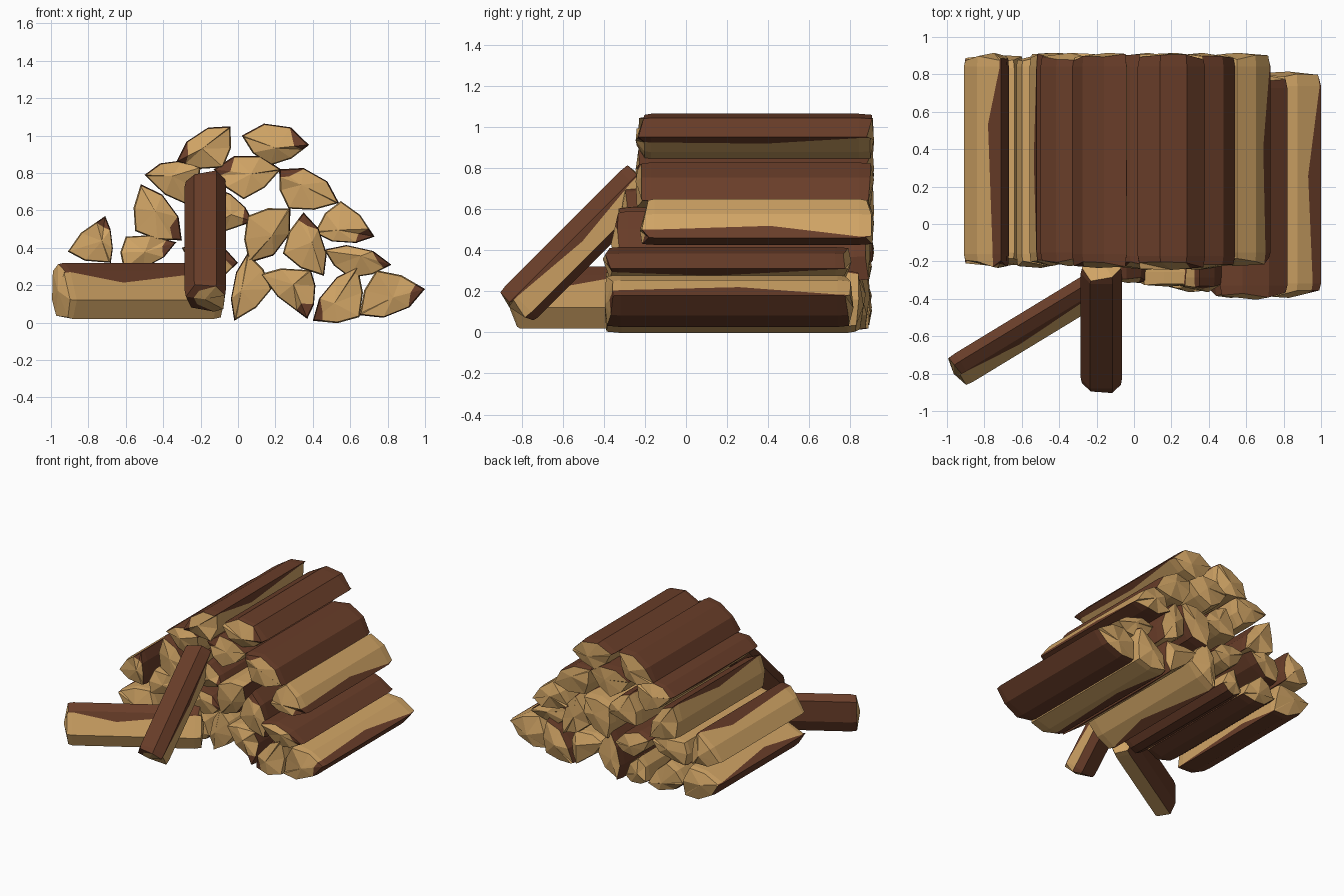
import bpy, bmesh, math, random
from mathutils import Vector

if "Cube" in bpy.data.objects:
    bpy.data.objects.remove(bpy.data.objects["Cube"])

random.seed(4)


def material(name, color):
    m = bpy.data.materials.new(name)
    m.diffuse_color = (*color, 1)
    m.use_nodes = True
    m.node_tree.nodes["Principled BSDF"].inputs["Base Color"].default_value = m.diffuse_color
    return m


BARK = material("bark_brown", (0.141, 0.047, 0.022))
WOOD = material("split_wood_tan", (0.63, 0.37, 0.13))


def wedge(a, b, apex, bulge):
    """Split-log section: bark arc a to b, then the two split faces."""
    a, b, apex = Vector(a), Vector(b), Vector(apex)
    mid = (a + b) / 2
    ab = (b - a).normalized()
    out = Vector((-ab.y, ab.x))
    if out.dot(mid - apex) < 0:
        out = -out
    centre = (a + b + apex) / 3

    def puffed(p, q, t):
        m = p.lerp(q, t)
        return m + (m - centre).normalized() * 0.025

    return [a, a.lerp(b, 0.3) + out * bulge, a.lerp(b, 0.7) + out * bulge, b,
            b, puffed(b, apex, 0.55), apex, puffed(apex, a, 0.45), a]


def log(name, section, bark_edges, slides, corners, origin, u, v, axis, length):
    """Loft a section along axis. Slides move the bark edge over a split face,
    corners are the section points with bark left on the front end."""
    origin, u, v, axis = (Vector(k) for k in (origin, u, v, axis))
    section = [Vector(p) for p in section]
    n = len(section)
    centre = sum(section, Vector((0, 0))) / n
    bm = bmesh.new()

    def place(p, d):
        return bm.verts.new(origin + u * p.x + v * p.y + axis * d)

    rings = []
    for t, scale in ((0, 0.95), (0.06, 1), (0.5, 1), (0.94, 1), (1, 0.95)):
        pts = list(section)
        for i, (p, q) in slides.items():
            amount = random.uniform(0.3, 0.75) if t == 0.5 else 0.06
            if t < 0.1 and p in corners:
                amount = 0.35
            pts[i] = section[p].lerp(section[q], amount)
        ring = []
        for p in pts:
            d = t * length
            if t in (0, 1):
                d += (1 - 2 * t) * random.uniform(0.0, 0.04)
            elif t == 0.5:
                d += random.uniform(-0.2, 0.2)
            ring.append(place(centre + (p - centre) * scale, d))
        rings.append(ring)
    # long sides: bark on the outer arc, bare wood on the split faces
    for r0, r1 in zip(rings, rings[1:]):
        for i in range(n):
            j = (i + 1) % n
            f = bm.faces.new((r0[i], r0[j], r1[j], r1[i]))
            f.material_index = 0 if i in bark_edges else 1
    # faceted ends, with bark corners on the front one
    for ring, d, marked in ((rings[0], -0.005, corners), (rings[-1], length + 0.005, ())):
        off = Vector((random.uniform(-0.03, 0.03), random.uniform(-0.03, 0.03)))
        tip = place(centre + off, d)
        inner = {i: bm.verts.new(ring[i].co.lerp(tip.co, 0.42)) for i in marked}
        for i in range(n):
            j = (i + 1) % n
            p, q = inner.get(i, ring[i]), inner.get(j, ring[j])
            bm.faces.new((p, q, tip)).material_index = 1
            if i in inner and j in inner:
                bm.faces.new((ring[i], ring[j], q, p)).material_index = 0
            elif i in inner or j in inner:
                bm.faces.new((ring[i], ring[j], p if i in inner else q)).material_index = 0
    bmesh.ops.recalc_face_normals(bm, faces=bm.faces[:])
    me = bpy.data.meshes.new(name)
    bm.to_mesh(me)
    bm.free()
    me.materials.append(BARK)
    me.materials.append(WOOD)
    ob = bpy.data.objects.new(name, me)
    bpy.context.collection.objects.link(ob)


def stack(row, logs):
    for i, (a, b, apex, bulge, y0, y1, ends) in enumerate(logs):
        corners = [{"a": 0, "b": 3}[e] for e in ends]
        log(f"{row}_log_{i + 1}", wedge(a, b, apex, bulge), (0, 1, 2, 3, 8),
            {4: (3, 5), 8: (0, 7)}, corners,
            (0, y0, 0), (1, 0, 0), (0, 0, 1), (0, 1, 0), y1 - y0)


# bark corner, bark corner, split edge, bark bulge, front y, back y, bark end corners
stack("bottom", [
    ((-0.91, 0.21), (-0.59, 0.04), (-0.64, 0.28), 0.06, -0.22, 0.90, ""),
    ((-0.59, 0.13), (-0.28, 0.06), (-0.45, 0.27), 0.05, -0.22, 0.90, ""),
    ((-0.27, 0.06), (-0.09, 0.08), (-0.20, 0.24), 0.04, -0.24, 0.90, ""),
    ((0.05, 0.37), (-0.02, 0.01), (0.18, 0.18), 0.04, -0.31, 0.89, ""),
    ((0.39, 0.28), (0.37, 0.02), (0.12, 0.26), 0.03, -0.36, 0.87, "b"),
    ((0.64, 0.30), (0.40, 0.01), (0.65, 0.03), 0.05, -0.39, 0.86, "b"),
    ((1.00, 0.18), (0.65, 0.04), (0.74, 0.28), 0.06, -0.39, 0.81, "a"),
])
stack("second", [
    ((-0.71, 0.57), (-0.68, 0.32), (-0.91, 0.38), 0.02, -0.23, 0.91, "a"),
    ((-0.33, 0.43), (-0.61, 0.28), (-0.60, 0.46), 0.04, -0.23, 0.91, "a"),
    ((-0.30, 0.40), (0.00, 0.32), (-0.16, 0.23), 0.06, -0.24, 0.90, "b"),
    ((0.28, 0.61), (0.06, 0.32), (0.05, 0.57), 0.08, -0.33, 0.90, ""),
    ((0.35, 0.59), (0.46, 0.25), (0.24, 0.37), 0.05, -0.36, 0.89, "a"),
    ((0.46, 0.39), (0.82, 0.31), (0.60, 0.24), 0.05, -0.40, 0.80, "b"),
])
stack("third", [
    ((-0.52, 0.74), (-0.30, 0.44), (-0.55, 0.49), 0.06, -0.22, 0.91, "b"),
    ((-0.12, 0.72), (0.08, 0.54), (-0.20, 0.49), 0.03, -0.31, 0.90, "b"),
    ((0.73, 0.46), (0.41, 0.48), (0.55, 0.65), 0.04, -0.22, 0.91, "a"),
])
stack("top", [
    ((-0.50, 0.79), (-0.20, 0.83), (-0.27, 0.63), 0.05, -0.22, 0.91, ""),
    ((-0.13, 0.82), (0.23, 0.82), (0.03, 0.66), 0.07, -0.24, 0.91, "a"),
    ((0.22, 0.82), (0.54, 0.64), (0.27, 0.61), 0.07, -0.24, 0.91, "a"),
    ((-0.33, 0.86), (-0.04, 1.05), (-0.08, 0.83), 0.06, -0.23, 0.91, "a"),
    ((0.02, 1.00), (0.38, 0.95), (0.17, 0.84), 0.08, -0.24, 0.91, "b"),
])

# loose log lying on the ground
c, s = math.cos(math.radians(31.3)), math.sin(math.radians(31.3))
log("lying_log", [(-0.03, 0.28), (0.03, 0.32), (0.08, 0.28), (0.08, 0.12), (0.04, 0.03),
                  (-0.06, 0.02), (-0.10, 0.12), (-0.03, 0.28)], (0, 1, 2, 3, 7),
    {7: (0, 6)}, (), (-0.965, -0.79, 0), (-s, c, 0), (0, 0, 1), (c, s, 0), 1.0)

# log leaning on the front of the stack
k = math.sqrt(0.5)
log("leaning_log", [(0.11, 0.04), (0.06, 0.11), (-0.06, 0.11), (-0.11, 0.03),
                    (-0.08, -0.08), (0.05, -0.11), (0.10, -0.07), (0.11, 0.04)],
    (0, 1, 2, 3, 4, 5, 7), {7: (0, 6)}, (2, 3, 4),
    (-0.175, -0.84, 0.11), (1, 0, 0), (0, -k, k), (0, k, k), 0.9)
